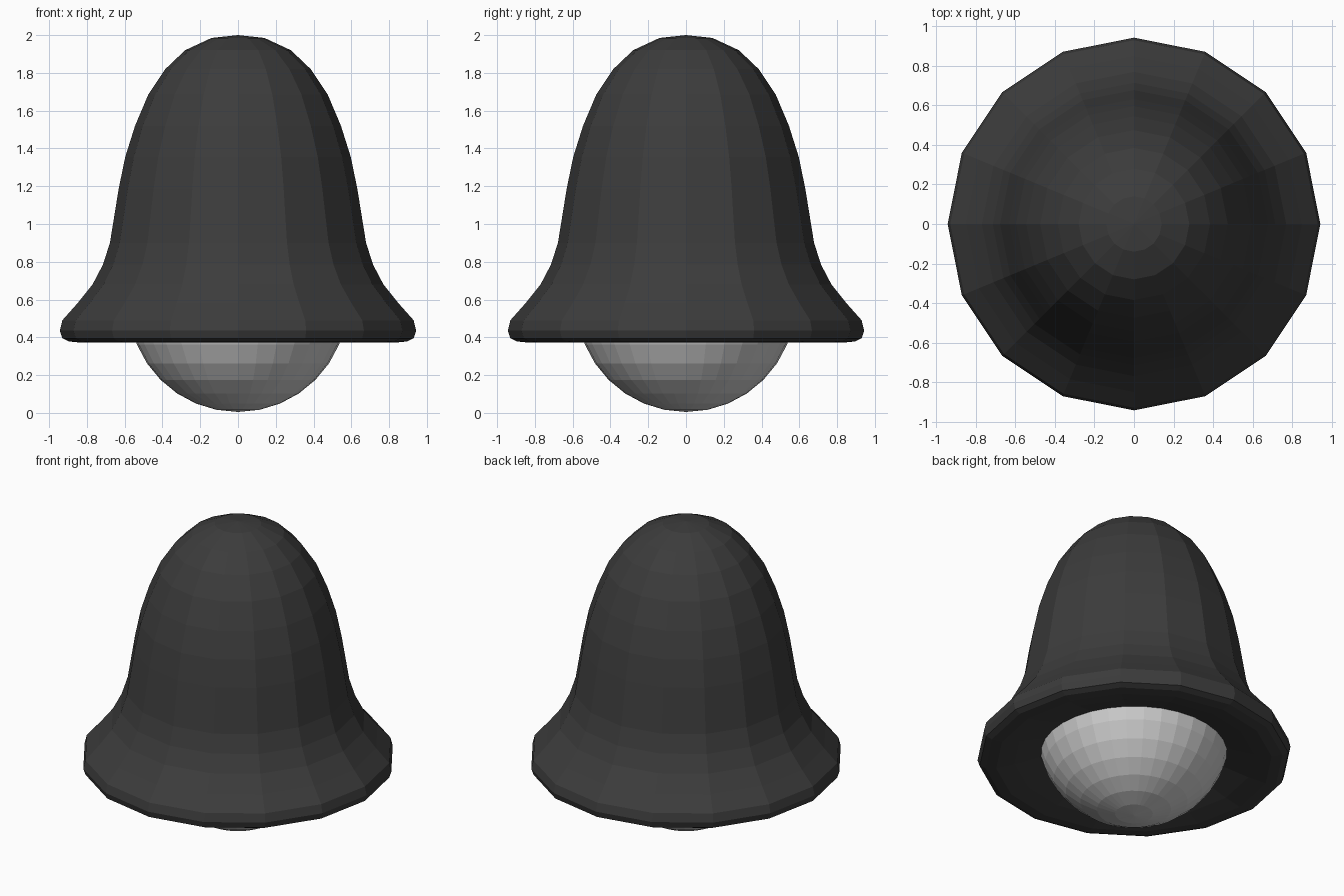
import bpy, bmesh
from math import tau

if "Cube" in bpy.data.objects:
    bpy.data.objects.remove(bpy.data.objects["Cube"])


def material(name, colour):
    mat = bpy.data.materials.new(name)
    mat.diffuse_color = colour
    mat.use_nodes = True
    mat.node_tree.nodes["Principled BSDF"].inputs["Base Color"].default_value = mat.diffuse_color
    return mat


def lathe(name, profile, sides):
    """Spin a (radius, height) profile around z with flat faces."""
    bm = bmesh.new()
    verts = [bm.verts.new((r, 0, z)) for r, z in profile]
    edges = [bm.edges.new(pair) for pair in zip(verts, verts[1:])]
    bmesh.ops.spin(bm, geom=verts + edges, cent=(0, 0, 0), axis=(0, 0, 1),
                   angle=tau, steps=sides, use_merge=True)
    bmesh.ops.remove_doubles(bm, verts=bm.verts, dist=1e-4)
    bmesh.ops.recalc_face_normals(bm, faces=bm.faces)
    mesh = bpy.data.meshes.new(name)
    bm.to_mesh(mesh)
    bm.free()
    obj = bpy.data.objects.new(name, mesh)
    bpy.context.collection.objects.link(obj)
    return obj


# Bell: domed crown, flared skirt, rounded lip and shallow hollow underside
bell_profile = [
    (0, 2.0), (0.14, 1.985), (0.28, 1.92), (0.385, 1.82), (0.475, 1.685),
    (0.545, 1.52), (0.597, 1.355), (0.632, 1.185), (0.657, 1.03),
    (0.678, 0.90), (0.715, 0.785), (0.77, 0.68), (0.85, 0.58),
    (0.93, 0.49), (0.943, 0.435), (0.93, 0.395), (0.895, 0.378),
    (0.83, 0.372), (0.72, 0.395), (0.57, 0.44), (0, 0.46),
]
bell = lathe("bell", bell_profile, 16)
bell.data.materials.append(material("dark_shell", (0.045, 0.045, 0.045, 1)))

# Clapper: ball showing beneath the skirt
bpy.ops.mesh.primitive_uv_sphere_add(segments=32, ring_count=16,
                                     radius=0.58, location=(0, 0, 0.585))
bpy.context.object.name = "clapper"
